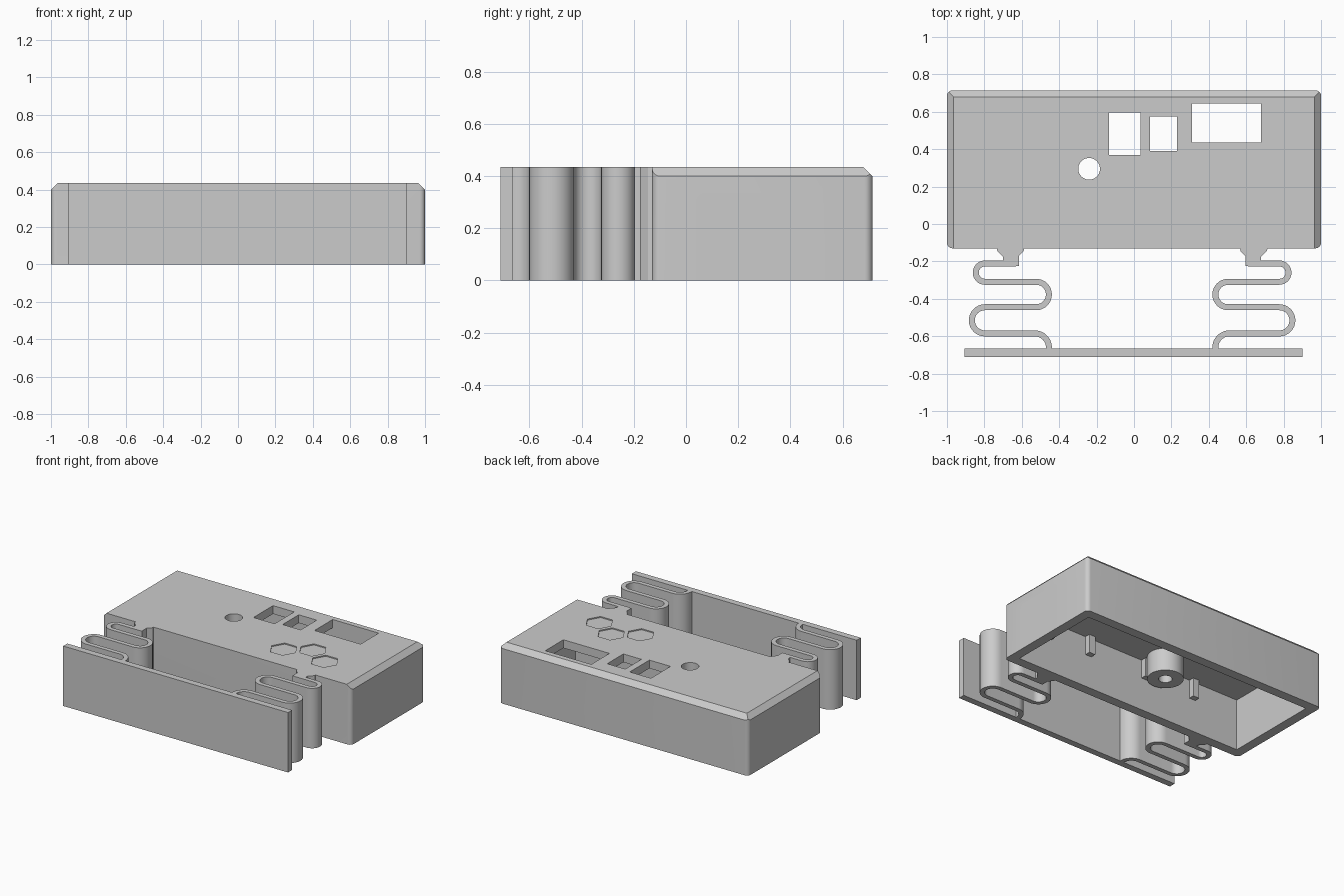
import bpy, bmesh, math
from mathutils import Vector

if "Cube" in bpy.data.objects:
    bpy.data.objects.remove(bpy.data.objects["Cube"], do_unlink=True)

TOP = 0.435      # overall height
WALL = 0.07      # shell thickness
CEILING = 0.375  # underside of the lid

grey = bpy.data.materials.new("light grey plastic")
grey.use_nodes = True
colour = (0.6, 0.6, 0.6, 1)
grey.diffuse_color = colour
grey.node_tree.nodes["Principled BSDF"].inputs["Base Color"].default_value = colour


def finish(name, bm):
    bmesh.ops.recalc_face_normals(bm, faces=bm.faces)
    mesh = bpy.data.meshes.new(name)
    bm.to_mesh(mesh)
    bm.free()
    mesh.materials.append(grey)
    obj = bpy.data.objects.new(name, mesh)
    bpy.context.collection.objects.link(obj)
    return obj


def prism_bm(outline, low, high):
    """Extrude an xy outline between two heights."""
    bm = bmesh.new()
    face = bm.faces.new([bm.verts.new((x, y, low)) for x, y in outline])
    ext = bmesh.ops.extrude_face_region(bm, geom=[face])
    top = [v for v in ext["geom"] if isinstance(v, bmesh.types.BMVert)]
    bmesh.ops.translate(bm, verts=top, vec=(0, 0, high - low))
    return bm


def prism(name, outline, low=0, high=TOP):
    return finish(name, prism_bm(outline, low, high))


def arc(cx, cy, r, start, end, steps=16):
    angles = [math.radians(start + (end - start) * i / steps) for i in range(steps + 1)]
    return [(cx + r * math.cos(a), cy + r * math.sin(a)) for a in angles]


def circle(cx, cy, r, sides=40):
    return arc(cx, cy, r, 0, 360, sides)[:-1]


def rect(x0, x1, y0, y1):
    return [(x0, y0), (x1, y0), (x1, y1), (x0, y1)]


def rounded(x0, x1, y0, y1, r):
    return (arc(x1 - r, y1 - r, r, 0, 90, 6) + arc(x0 + r, y1 - r, r, 90, 180, 6)
            + arc(x0 + r, y0 + r, r, 180, 270, 6) + arc(x1 - r, y0 + r, r, 270, 360, 6))


def cut(target, cutter):
    mod = target.modifiers.new("cut", "BOOLEAN")
    mod.operation = "DIFFERENCE"
    mod.solver = "EXACT"
    mod.object = cutter
    bpy.context.view_layer.objects.active = target
    bpy.ops.object.modifier_apply(modifier=mod.name)
    bpy.data.objects.remove(cutter, do_unlink=True)


def ribbon(path, width):
    """Closed outline of constant width around a centre line."""
    pts = [Vector(p) for p in path]
    left, right = [], []
    for i, p in enumerate(pts):
        d = (pts[min(i + 1, len(pts) - 1)] - pts[max(i - 1, 0)]).normalized()
        n = Vector((-d.y, d.x)) * width / 2
        left.append(tuple(p + n))
        right.append(tuple(p - n))
    return left + right[::-1]


# Housing: rounded block with the back and side top edges chamfered
bm = prism_bm(rounded(-1, 1, -0.13, 0.715, 0.03), 0, TOP)
for point, normal in (((0.965, 0, TOP), (1, 0, 1)), ((-0.965, 0, TOP), (-1, 0, 1)),
                      ((0, 0.68, TOP), (0, 1, 1))):
    bmesh.ops.bisect_plane(bm, geom=bm.verts[:] + bm.edges[:] + bm.faces[:], dist=1e-5,
                           plane_co=point, plane_no=normal, clear_outer=True)
    rim = [e for e in bm.edges if e.is_boundary]
    bmesh.ops.holes_fill(bm, edges=rim, sides=0)
housing = finish("housing", bm)

# Hollow underside
cut(housing, prism("cavity_cutter", rect(-1 + WALL, 1 - WALL, -0.13 + WALL, 0.715 - WALL),
                   -0.1, CEILING))

# Cable slot in the left end, with rounded upper corners
bm = prism_bm(rounded(0.05, 0.355, -0.2, 0.33, 0.04), 0.85, 1.1)
for v in bm.verts:
    v.co = (v.co.z, v.co.x, v.co.y)
cut(housing, finish("slot_cutter", bm))

# Openings through the lid
openings = [rect(-0.135, 0.035, 0.37, 0.595), rect(0.085, 0.23, 0.39, 0.575),
            rect(0.31, 0.68, 0.435, 0.645 - 0.002), circle(-0.24, 0.295, 0.058)]
for outline in openings:
    cut(housing, prism("opening_cutter", outline, 0.3, 0.6))

# Shallow hexagon recesses in the lid
for x, y in ((0.31, 0.08), (0.475, 0.18), (0.64, 0.08)):
    cut(housing, prism("hexagon_cutter", circle(x, y, 0.095, 6), TOP - 0.008, 0.6))

# Hollow boss hanging from the lid
boss = prism("boss", circle(-0.21, 0.07, 0.12), 0.21, CEILING + 0.01)
cut(boss, prism("boss_hole_cutter", circle(-0.21, 0.07, 0.045), 0.1, 0.36))

# Small ribs inside the front wall
for i, x in enumerate((0.685, 0.34, -0.14, -0.55)):
    prism(f"inner_rib_{i + 1}", rect(x - 0.025, x + 0.025, -0.07, -0.02), 0.24, CEILING + 0.01)

# Front plate
prism("front_plate", rect(-0.905, 0.9, -0.712, -0.665))

# Serpentine springs and the tabs joining them to the housing
spring_path = ([(-0.455, -0.675)] + arc(-0.53, -0.66, 0.075, 0, 90)
               + arc(-0.797, -0.515, 0.07, 270, 90)
               + arc(-0.523, -0.377, 0.068, -90, 90)
               + arc(-0.797, -0.26, 0.049, 270, 90) + [(-0.63, -0.211)])
tab = [(-0.7, -0.225), (-0.615, -0.225), (-0.615, -0.17), (-0.59, -0.145), (-0.585, -0.125),
       (-0.735, -0.125), (-0.73, -0.145), (-0.7, -0.175)]
for side, flip in (("right", False), ("left", True)):
    for part, outline in (("spring", ribbon(spring_path, 0.032)), ("tab", tab)):
        if flip:
            outline = [(-0.02 - x, y) for x, y in outline]
        prism(f"{side}_{part}", outline)

# Smooth curved walls, keep edges sharp
for obj in bpy.context.scene.objects:
    obj.select_set(obj.type == "MESH")
bpy.context.view_layer.objects.active = housing
bpy.ops.object.shade_smooth_by_angle(angle=math.radians(30))
